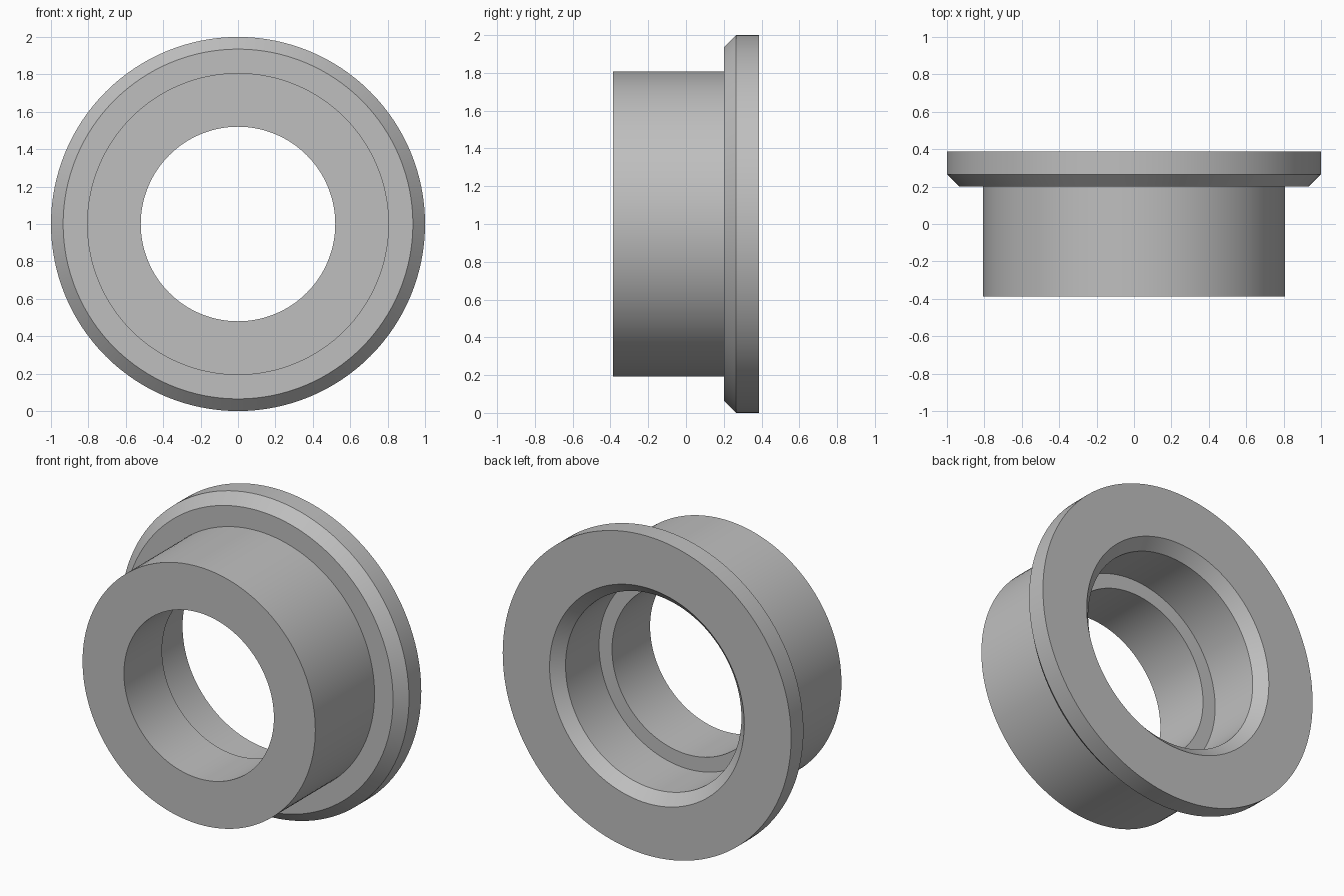
import bpy
import bmesh
import math
from mathutils import Matrix, Vector

cube = bpy.data.objects.get("Cube")
if cube:
    bpy.data.objects.remove(cube, do_unlink=True)

# Plain grey finish
grey = bpy.data.materials.new("grey metal")
grey.use_nodes = True
colour = (0.52, 0.52, 0.52, 1)
grey.diffuse_color = colour
grey.node_tree.nodes["Principled BSDF"].inputs["Base Color"].default_value = colour

SEGMENTS = 128
HALF = 0.387       # half the depth along y
STEP = 0.20        # front plane of the flange
SHOULDER = -0.01   # floor of the counterbore
CHAMFER = 0.065
BORE, COUNTERBORE, BARREL, FLANGE = 0.52, 0.61, 0.807, 1.0

# Closed cross-section as (radius, y)
profile = [
    (BORE, -HALF),
    (BARREL, -HALF),
    (BARREL, STEP),
    (FLANGE - CHAMFER, STEP),
    (FLANGE, STEP + CHAMFER),
    (FLANGE, HALF),
    (COUNTERBORE + CHAMFER, HALF),
    (COUNTERBORE, HALF - CHAMFER),
    (COUNTERBORE, SHOULDER),
    (BORE, SHOULDER),
]

# Revolve the section around the y axis
bm = bmesh.new()
verts = [bm.verts.new((r, y, 0)) for r, y in profile]
edges = [bm.edges.new((a, b)) for a, b in zip(verts, verts[1:] + verts[:1])]
bmesh.ops.spin(bm, geom=verts + edges, cent=(0, 0, 0), axis=(0, 1, 0),
               angle=math.tau, steps=SEGMENTS, use_merge=False)
bmesh.ops.remove_doubles(bm, verts=bm.verts[:], dist=0.0001)
bmesh.ops.recalc_face_normals(bm, faces=bm.faces[:])
bmesh.ops.transform(bm, matrix=Matrix.Translation(Vector((0, 0, FLANGE))),
                    verts=bm.verts[:])

mesh = bpy.data.meshes.new("flanged_bushing")
bm.to_mesh(mesh)
bm.free()
mesh.materials.append(grey)
bushing = bpy.data.objects.new("flanged_bushing", mesh)
bpy.context.collection.objects.link(bushing)

# Smooth round walls, crisp rims
bpy.ops.object.select_all(action="DESELECT")
bushing.select_set(True)
bpy.context.view_layer.objects.active = bushing
bpy.ops.object.shade_smooth_by_angle(angle=math.radians(30))
